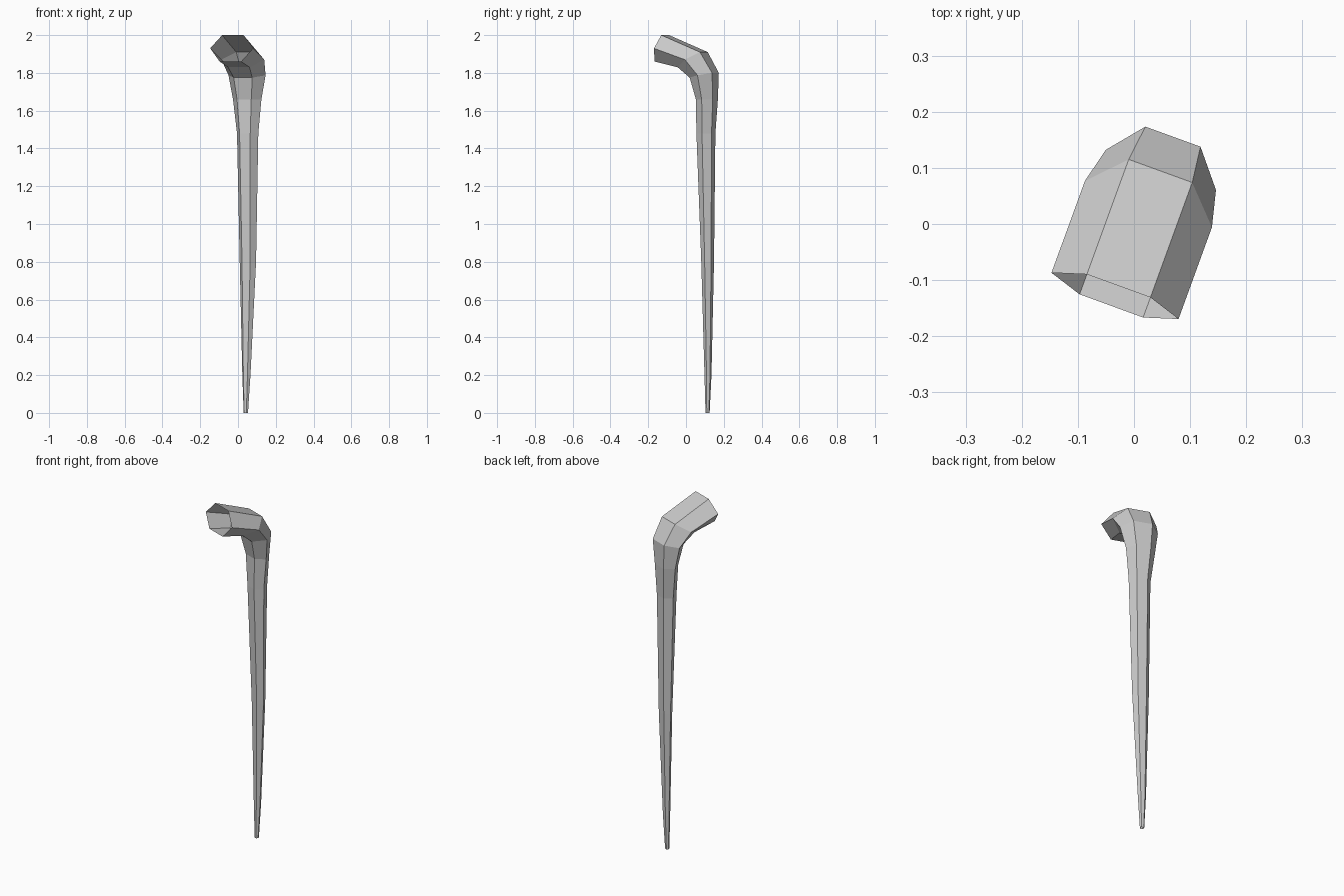
import bpy
import bmesh
from math import radians
from mathutils import Matrix, Vector

cube = bpy.data.objects.get("Cube")
if cube:
    bpy.data.objects.remove(cube, do_unlink=True)

# Plain grey material
grey = bpy.data.materials.new("plain_grey")
grey.use_nodes = True
COLOUR = (0.6, 0.6, 0.6, 1)
grey.diffuse_color = COLOUR
grey.node_tree.nodes["Principled BSDF"].inputs["Base Color"].default_value = COLOUR

# Sections from the open handle end to the tip:
# outer edge (y, z), inner edge (y, z), half width, sideways centre
SECTIONS = [
    ((-0.113, 2.00), (-0.151, 1.86), 0.1205, 0.012),
    ((0.105, 1.91), (-0.021, 1.83), 0.1205, 0.012),
    ((0.170, 1.80), (0.044, 1.775), 0.1045, 0.012),
    ((0.168, 1.66), (0.073, 1.66), 0.080, 0.008),
    ((0.159, 1.48), (0.074, 1.48), 0.060, 0.012),
    ((0.153, 0.80), (0.098, 0.80), 0.046, 0.010),
    ((0.140, 0.20), (0.109, 0.20), 0.023, 0.002),
    ((0.131, 0.00), (0.112, 0.00), 0.012, 0.000),
]


def hexagon(outer, inner, half, centre):
    """Squashed six-sided section with flat outer and inner edges."""
    o, i = Vector(outer), Vector(inner)
    m = (o + i) / 2
    corners = [(-half / 2, o), (half / 2, o), (half, m),
               (half / 2, i), (-half / 2, i), (-half, m)]
    return [Vector((centre + x, p.x, p.y)) for x, p in corners]


# Loft the sections into one bent, tapering, open-ended tube
bm = bmesh.new()
rings = [[bm.verts.new(co) for co in hexagon(*s)] for s in SECTIONS]
for a, b in zip(rings, rings[1:]):
    for k in range(6):
        n = (k + 1) % 6
        bm.faces.new((a[k], b[k], b[n], a[n]))

# Turn the handle slightly to the right
bmesh.ops.rotate(bm, verts=bm.verts, matrix=Matrix.Rotation(radians(-20), 3, "Z"))
bmesh.ops.recalc_face_normals(bm, faces=bm.faces)
mesh = bpy.data.meshes.new("bent_tapered_stick")
bm.to_mesh(mesh)
bm.free()
mesh.materials.append(grey)
stick = bpy.data.objects.new("bent_tapered_stick", mesh)
bpy.context.collection.objects.link(stick)
